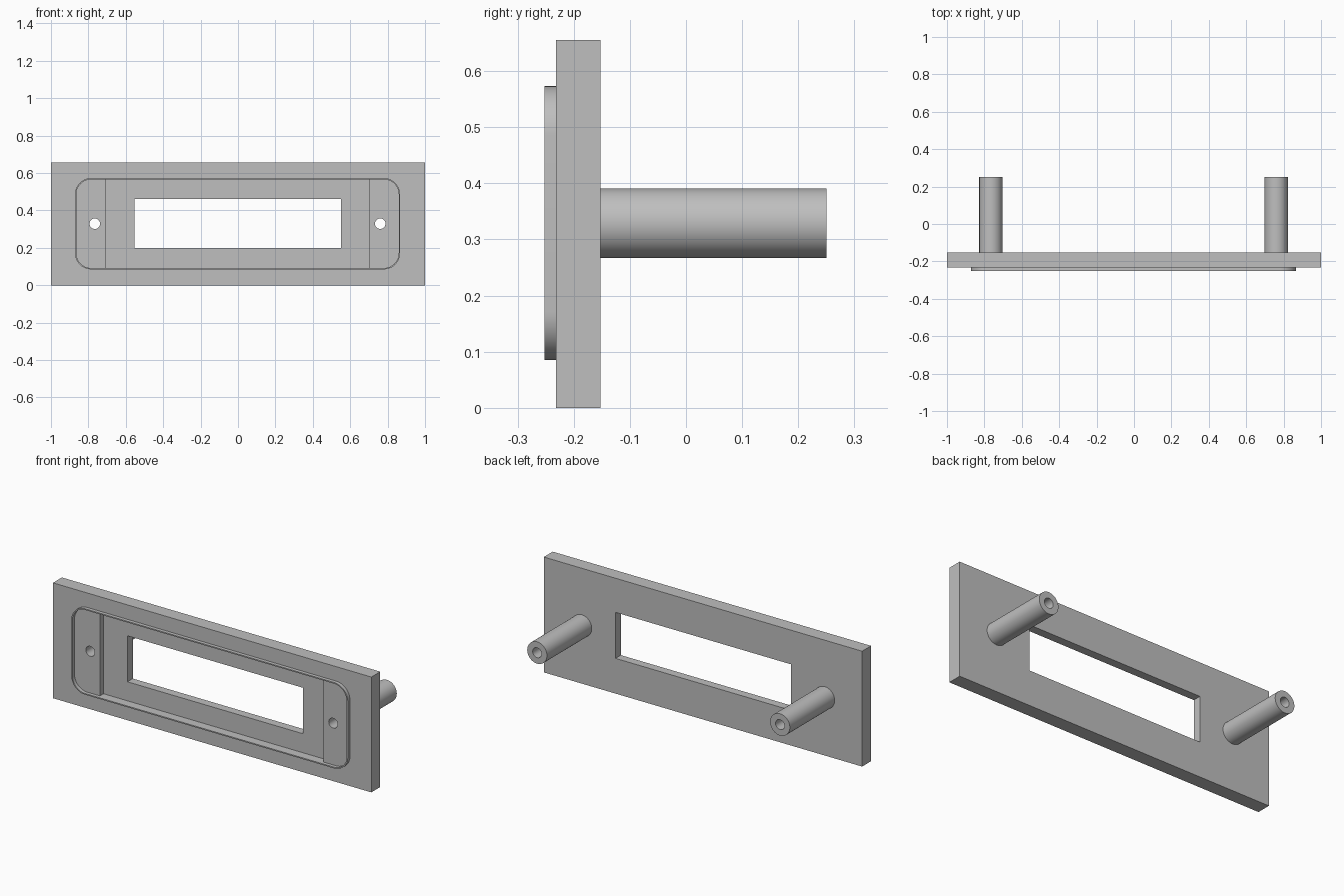
import bpy, bmesh, math
from mathutils import Vector

cube = bpy.data.objects.get("Cube")
if cube:
    bpy.data.objects.remove(cube, do_unlink=True)

grey = bpy.data.materials.new("light_grey")
grey.use_nodes = True
colour = (0.52, 0.52, 0.52, 1)
grey.diffuse_color = colour
grey.node_tree.nodes["Principled BSDF"].inputs["Base Color"].default_value = colour

# Shared layout: centre of the bezel, plate faces and screw positions
CX, CZ = -0.0025, 0.329
FRONT, BACK = -0.232, -0.152
SCREW_X, BORE, POST = 0.763, 0.028, 0.062


def finish(name, bm):
    bmesh.ops.recalc_face_normals(bm, faces=bm.faces)
    mesh = bpy.data.meshes.new(name)
    bm.to_mesh(mesh)
    bm.free()
    mesh.materials.append(grey)
    obj = bpy.data.objects.new(name, mesh)
    bpy.context.collection.objects.link(obj)
    return obj


def activate(obj):
    bpy.ops.object.select_all(action='DESELECT')
    obj.select_set(True)
    bpy.context.view_layer.objects.active = obj


def rounded(cx, half_w, half_h, radius, steps):
    """Rounded rectangle in x and z; a circle when the radius fills it."""
    pts = []
    corners = [(1, 1), (-1, 1), (-1, -1), (1, -1)]
    full = half_w == radius
    for i, (sx, sz) in enumerate(corners):
        for k in range(steps if full else steps + 1):
            a = math.pi / 2 * (i + k / steps)
            pts.append((cx + sx * (half_w - radius) + radius * math.cos(a),
                        CZ + sz * (half_h - radius) + radius * math.sin(a)))
    return pts


def prism(name, pts, y0, y1):
    bm = bmesh.new()
    face = bm.faces.new([bm.verts.new((x, y0, z)) for x, z in pts])
    out = bmesh.ops.extrude_face_region(bm, geom=[face])
    verts = [g for g in out["geom"] if isinstance(g, bmesh.types.BMVert)]
    bmesh.ops.translate(bm, verts=verts, vec=Vector((0, y1 - y0, 0)))
    return finish(name, bm)


def box(name, x0, x1, y0, y1, z0, z1):
    return prism(name, [(x0, z0), (x1, z0), (x1, z1), (x0, z1)], y0, y1)


def sleeve(name, outer, inner, root, tip):
    """Hollow wall standing on the plate, capped at its free end."""
    bm = bmesh.new()
    loops = [[bm.verts.new((x, y, z)) for x, z in pts]
             for pts, y in ((outer, root), (outer, tip), (inner, tip), (inner, root))]
    n = len(outer)
    for a, b in zip(loops, loops[1:]):
        for i in range(n):
            j = (i + 1) % n
            bm.faces.new((a[i], a[j], b[j], b[i]))
    obj = finish(name, bm)
    activate(obj)
    bpy.ops.object.shade_smooth_by_angle(angle=math.radians(30))
    return obj


# Flat plate
plate = box("plate", -1, 1, FRONT, BACK, 0, 0.655)

# Recess, display window and screw holes cut from the plate
cutters = [
    box("recess_cutter", CX - 0.702, CX + 0.702, FRONT - 0.05, -0.2, CZ - 0.237, CZ + 0.237),
    box("window_cutter", CX - 0.552, CX + 0.552, FRONT - 0.1, BACK + 0.1, 0.2, 0.461),
]
for side in (-1, 1):
    hole = rounded(CX + side * SCREW_X, BORE, BORE, BORE, 12)
    cutters.append(prism("hole_cutter", hole, FRONT - 0.1, BACK + 0.1))

for cutter in cutters:
    cutter.hide_render = True
    mod = plate.modifiers.new("cut", 'BOOLEAN')
    mod.operation = 'DIFFERENCE'
    mod.solver = 'EXACT'
    mod.object = cutter
    activate(plate)
    bpy.ops.object.modifier_apply(modifier=mod.name)
    bpy.data.objects.remove(cutter, do_unlink=True)
activate(plate)
bpy.ops.object.shade_smooth_by_angle(angle=math.radians(30))

# Thin raised rim round the bezel
sleeve("rim", rounded(CX, 0.869, 0.244, 0.087, 12),
       rounded(CX, 0.862, 0.237, 0.08, 12), FRONT, -0.252)

# Hollow screw posts on the back
for side, name in ((-1, "right_post"), (1, "left_post")):
    x = CX + side * SCREW_X
    sleeve(name, rounded(x, POST, POST, POST, 12),
           rounded(x, BORE, BORE, BORE, 12), BACK, 0.25)
